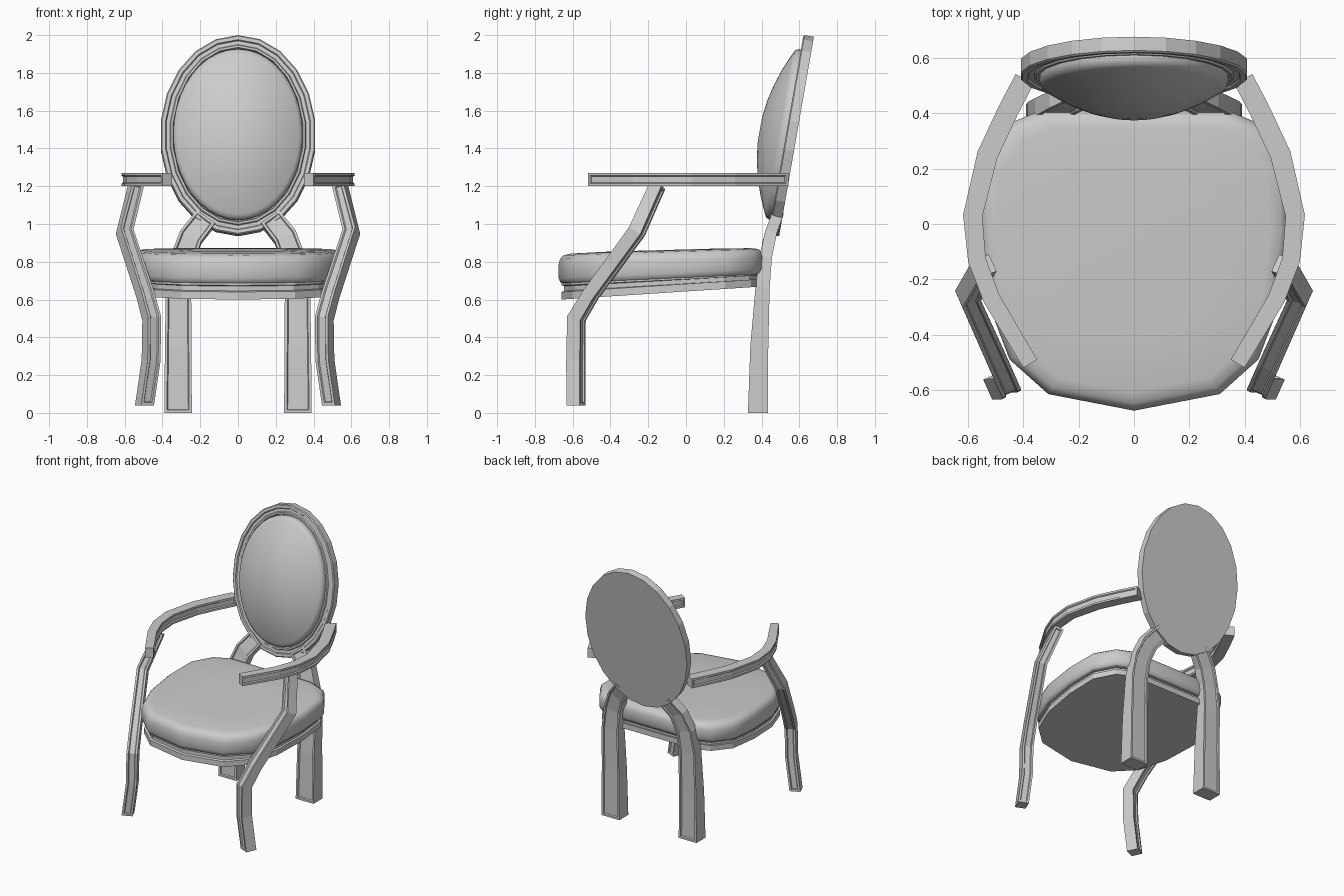
import bpy, bmesh, math
from mathutils import Vector

if "Cube" in bpy.data.objects:
    bpy.data.objects.remove(bpy.data.objects["Cube"])


def finish(name, bm, mirror=False, smooth=None):
    bmesh.ops.recalc_face_normals(bm, faces=bm.faces)
    me = bpy.data.meshes.new(name)
    bm.to_mesh(me)
    bm.free()
    ob = bpy.data.objects.new(name, me)
    bpy.context.collection.objects.link(ob)
    if mirror:
        mod = ob.modifiers.new("mirror", 'MIRROR')
        mod.use_axis[0] = True
    if smooth:
        bpy.ops.object.select_all(action='DESELECT')
        ob.select_set(True)
        bpy.context.view_layer.objects.active = ob
        bpy.ops.object.shade_smooth_by_angle(angle=math.radians(smooth))
    return ob


def loft(bm, rings):
    """Skin closed rings of points, cap both ends, return faces per ring side."""
    vs = [[bm.verts.new(p) for p in r] for r in rings]
    n = len(vs[0])
    strips = [[] for _ in range(n)]
    for a, b in zip(vs, vs[1:]):
        for i in range(n):
            j = (i + 1) % n
            strips[i].append(bm.faces.new((a[i], a[j], b[j], b[i])))
    bm.faces.new(vs[0][::-1])
    bm.faces.new(vs[-1])
    return strips


def bar(name, path, side, panels, flat_foot=False):
    """Mirrored rectangular bar along (x, y, z, width, depth) with sunk panels."""
    pts = [Vector(p[:3]) for p in path]
    rings = []
    for i, p in enumerate(path):
        t = Vector((0, 0, 0))
        if i:
            t += (pts[i] - pts[i - 1]).normalized()
        if i < len(pts) - 1:
            t += (pts[i + 1] - pts[i]).normalized()
        t.normalize()
        if flat_foot and i == 0:
            t = Vector((0, 0, 1))
        a = Vector(side)
        a = (a - t * a.dot(t)).normalized()
        b = t.cross(a)
        rings.append([pts[i] + a * (p[3] / 2 * sa) + b * (p[4] / 2 * sb)
                      for sa, sb in ((-1, -1), (1, -1), (1, 1), (-1, 1))])
    bm = bmesh.new()
    strips = loft(bm, rings)
    bmesh.ops.recalc_face_normals(bm, faces=bm.faces)
    for k in panels:
        bmesh.ops.inset_region(bm, faces=strips[k], thickness=0.014, depth=0,
                               use_even_offset=True)
        bmesh.ops.inset_region(bm, faces=strips[k], thickness=0.005, depth=-0.008,
                               use_even_offset=True)
    return finish(name, bm, mirror=True)


# Seat: one outline, stacked as scaled rings (scale, height at front, slope)
half = [(0, -0.675), (0.31, -0.615), (0.45, -0.49), (0.53, -0.28),
        (0.56, -0.02), (0.55, 0.22), (0.46, 0.36), (0.34, 0.41)]
outline = half + [(-x, y) for x, y in half[:0:-1]]


def stack(name, levels, smooth=None):
    bm = bmesh.new()
    rings = []
    for s, z, slope in levels:
        ring = []
        for x, y in outline:
            yy = -0.13 + (y + 0.13) * s
            ring.append((x * s, yy, z + slope * (yy + 0.66)))
        rings.append(ring)
    loft(bm, rings)
    return finish(name, bm, smooth=smooth)


stack("seat_frame", [(0.97, 0.60, 0.065), (0.97, 0.64, 0.065), (0.945, 0.645, 0.06),
                     (0.945, 0.67, 0.055), (0.97, 0.675, 0.05), (0.97, 0.70, 0.04)])
stack("seat_cushion", [(0.95, 0.68, 0.045), (0.98, 0.69, 0.045), (1.0, 0.715, 0.042),
                       (1.0, 0.785, 0.038), (0.985, 0.815, 0.035), (0.95, 0.834, 0.032),
                       (0.88, 0.842, 0.03), (0.5, 0.847, 0.028)], smooth=40)

# Backrest: concentric oval rings on a tilted plane
tilt = math.radians(9.9)
centre = Vector((0, 0.585, 1.463))
up = Vector((0, math.sin(tilt), math.cos(tilt)))
out = Vector((0, -math.cos(tilt), math.sin(tilt)))


def oval(name, levels, sides, smooth=None):
    bm = bmesh.new()
    rings = []
    for rx, rz, d in levels:
        ring = []
        for i in range(sides):
            a = 2 * math.pi * i / sides
            ring.append(centre + Vector((rx * math.sin(a), 0, 0))
                        + up * (rz * math.cos(a)) + out * d)
        rings.append(ring)
    loft(bm, rings)
    return finish(name, bm, smooth=smooth)


def inset(levels):
    return [(0.413 - i, 0.536 - i, d) for i, d in levels]


oval("back_frame", inset([(0, 0), (0, 0.05), (0.006, 0.056), (0.025, 0.056),
                          (0.03, 0.048), (0.05, 0.048), (0.055, 0.056),
                          (0.066, 0.056), (0.072, 0.035)]), 22)
dome = [(0.98, 0.085)] + [(r, 0.08 + 0.12 * (1 - r * r))
                          for r in (0.94, 0.85, 0.72, 0.55, 0.36, 0.15)]
oval("back_cushion", [(0.34, 0.456, 0.03), (0.343, 0.459, 0.065)]
     + [(0.343 * r, 0.459 * r, d) for r, d in dome], 40, smooth=40)

# Arms: curved horizontal rails with panels on both sides
bar("arm", [(0.395, 0.525, 1.235, 0.07, 0.075), (0.455, 0.41, 1.235, 0.07, 0.075),
            (0.53, 0.25, 1.235, 0.07, 0.075), (0.583, 0.03, 1.235, 0.07, 0.07),
            (0.568, -0.13, 1.235, 0.07, 0.065), (0.515, -0.27, 1.235, 0.07, 0.062),
            (0.375, -0.505, 1.235, 0.07, 0.058)], (0, 0, 1), (0, 2))

# Front legs run on up into the arm supports
bar("front_leg", [(0.495, -0.583, 0.04, 0.075, 0.078), (0.46, -0.583, 0.28, 0.075, 0.078),
                  (0.457, -0.58, 0.50, 0.075, 0.078), (0.49, -0.505, 0.625, 0.075, 0.07),
                  (0.60, -0.26, 0.96, 0.072, 0.075), (0.54, -0.15, 1.205, 0.065, 0.07)],
    (0.91, -0.41, 0), (0, 2), flat_foot=True)

# Back legs curve inwards to carry the oval
bar("back_leg", [(0.317, 0.381, 0, 0.146, 0.106), (0.317, 0.388, 0.35, 0.14, 0.095),
                 (0.315, 0.405, 0.66, 0.135, 0.075), (0.295, 0.42, 0.81, 0.13, 0.065),
                 (0.25, 0.443, 0.93, 0.125, 0.062), (0.17, 0.478, 1.03, 0.12, 0.06)],
    (1, 0, 0), (0, 2), flat_foot=True)
